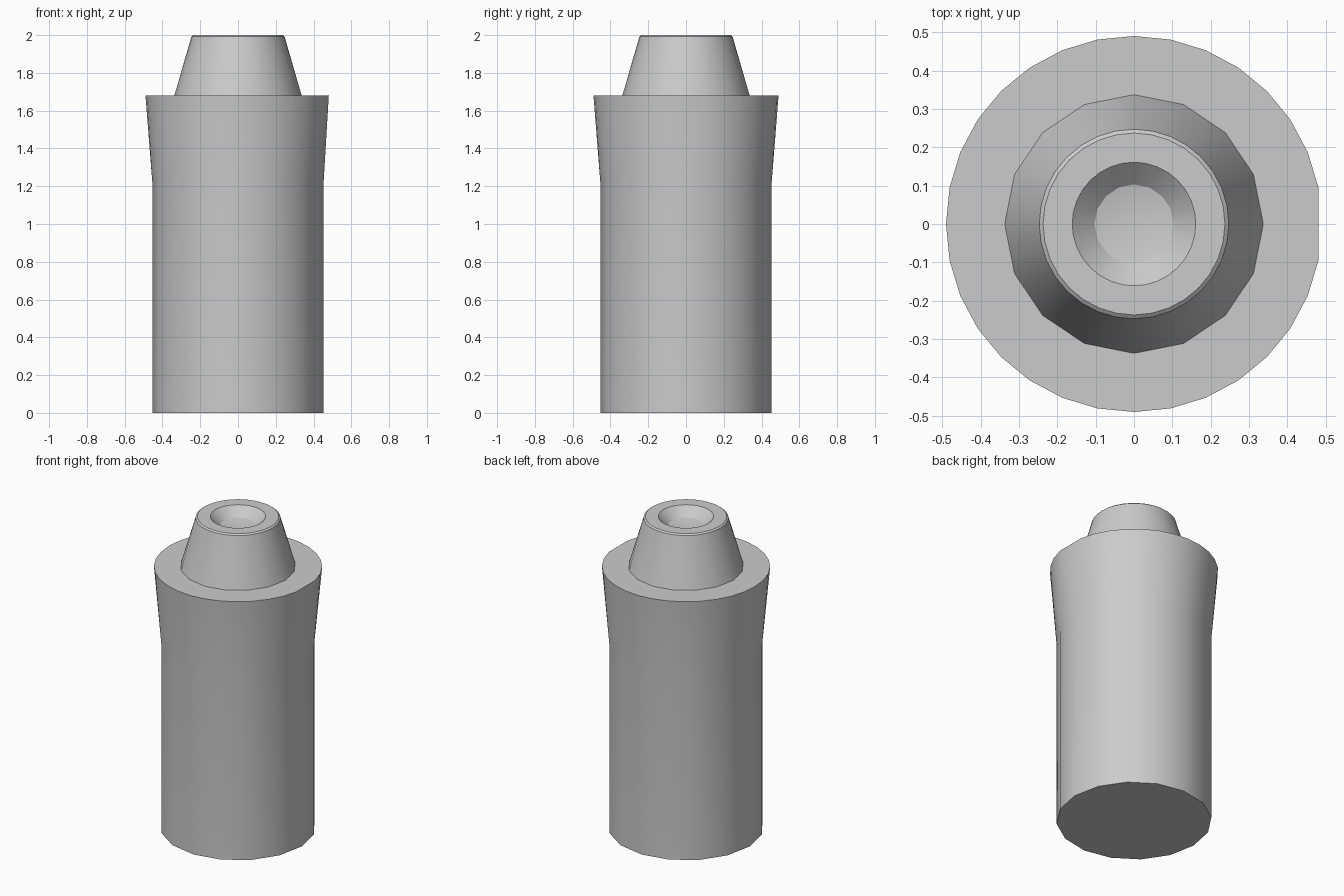
import bpy, bmesh, math

if "Cube" in bpy.data.objects:
    bpy.data.objects.remove(bpy.data.objects["Cube"], do_unlink=True)

grey = bpy.data.materials.new("plain_grey")
grey.use_nodes = True
colour = (0.6, 0.6, 0.6, 1)
grey.diffuse_color = colour
grey.node_tree.nodes["Principled BSDF"].inputs["Base Color"].default_value = colour


def ring(bm, radius, z, sides):
    step = math.tau / sides
    return [bm.verts.new((radius * math.cos(i * step), radius * math.sin(i * step), z))
            for i in range(sides)]


def bridge(bm, low, high):
    """Join two rings of equal count, or a ring to one with twice its sides."""
    if len(low) > len(high):
        low, high = high, low
    n, m = len(low), len(high)
    for i in range(n):
        a, b = low[i], low[(i + 1) % n]
        if n == m:
            bm.faces.new((a, b, high[(i + 1) % n], high[i]))
        else:
            c, d, e = (high[(2 * i + k) % m] for k in range(3))
            bm.faces.new((a, d, c))
            bm.faces.new((a, b, d))
            bm.faces.new((b, e, d))


def finish(bm, name):
    bmesh.ops.recalc_face_normals(bm, faces=bm.faces)
    mesh = bpy.data.meshes.new(name)
    bm.to_mesh(mesh)
    bm.free()
    obj = bpy.data.objects.new(name, mesh)
    bpy.context.collection.objects.link(obj)
    mesh.materials.append(grey)
    bpy.ops.object.select_all(action="DESELECT")
    obj.select_set(True)
    bpy.context.view_layer.objects.active = obj
    bpy.ops.object.shade_smooth_by_angle(angle=math.radians(30))


def stack(bm, profile):
    rings = [ring(bm, *p) for p in profile]
    for low, high in zip(rings, rings[1:]):
        bridge(bm, low, high)
    return rings


# Straight body flaring to a wider, finer rim, with one rim corner merged away
bm = bmesh.new()
rings = stack(bm, [(0.452, 0, 16), (0.452, 1.2, 16), (0.49, 1.68, 32)])
bm.faces.new(rings[0])
bm.faces.new(rings[-1])
rim = rings[-1]
bmesh.ops.pointmerge(bm, verts=[rim[0], rim[1]], merge_co=rim[1].co.copy())
finish(bm, "body")

# Tapered neck with a rounded lip and a shallow dished socket
bm = bmesh.new()
rings = stack(bm, [(0.337, 1.68, 16), (0.25, 1.98, 32), (0.247, 1.992, 32),
                   (0.237, 2.0, 32), (0.161, 2.0, 32), (0.103, 1.945, 16)])
tip = bm.verts.new((0, 0, 1.925))
floor = rings[-1]
for i in range(len(floor)):
    bm.faces.new((floor[i], floor[(i + 1) % len(floor)], tip))
# The neck is open below; orient it by closing the base on the body top
bm.faces.new(rings[0])
finish(bm, "neck")
